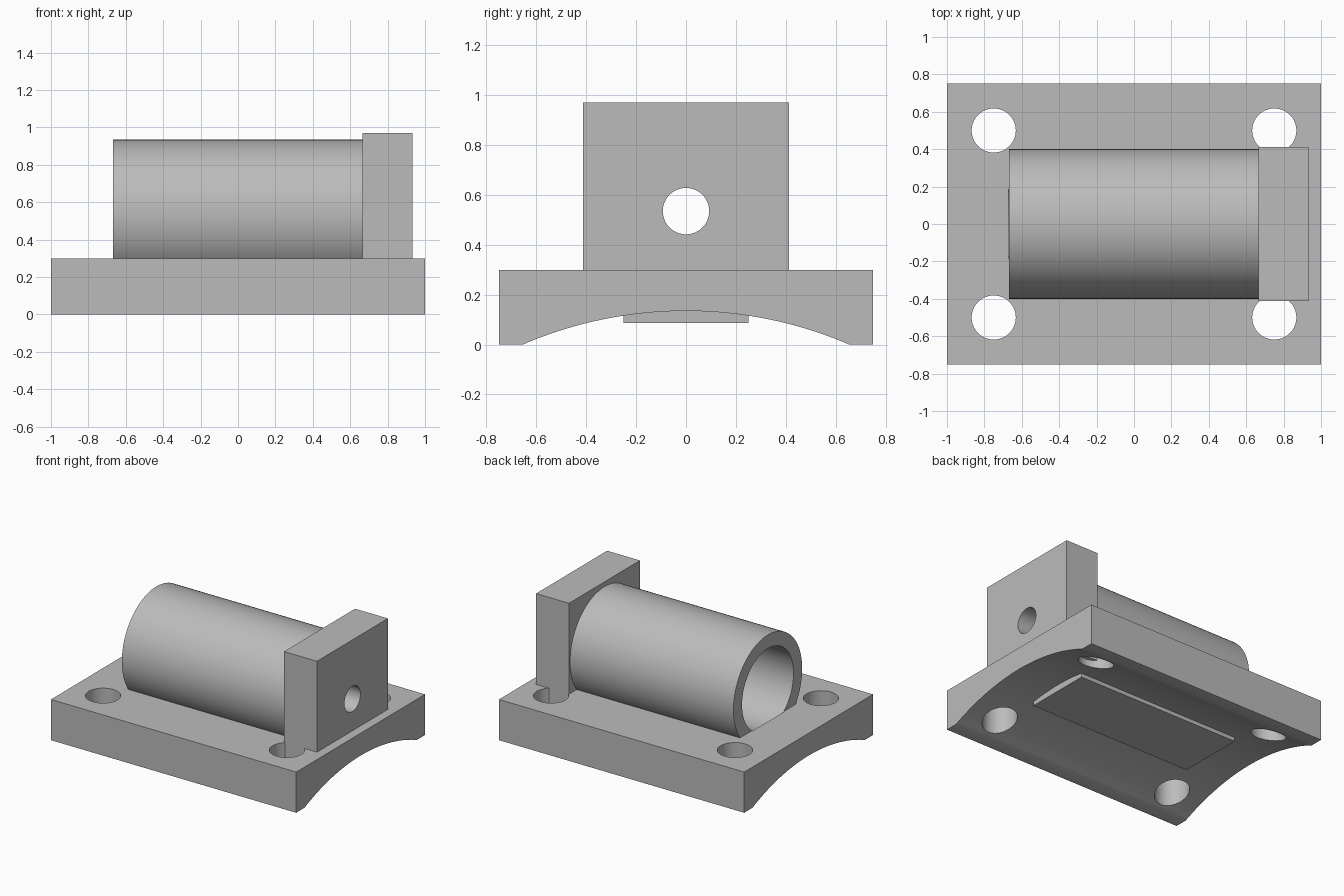
import bpy
import math
from mathutils import Matrix

cube = bpy.data.objects.get("Cube")
if cube:
    bpy.data.objects.remove(cube, do_unlink=True)

AXIS_Z = 0.535      # height of the barrel axis
BARREL_END = 0.667

grey = bpy.data.materials.new("plain grey")
grey.use_nodes = True
grey.diffuse_color = (0.5, 0.5, 0.5, 1)
grey.node_tree.nodes["Principled BSDF"].inputs["Base Color"].default_value = (0.5, 0.5, 0.5, 1)


def box(name, low, high):
    """Box spanning two opposite corners."""
    bpy.ops.mesh.primitive_cube_add(size=1)
    ob = bpy.context.object
    ob.name = name
    size = [h - l for l, h in zip(low, high)]
    middle = [(h + l) / 2 for l, h in zip(low, high)]
    ob.data.transform(Matrix.Translation(middle) @ Matrix.Diagonal((*size, 1)))
    return ob


def rod(name, radius, start, end, y=0, z=0, x=0, upright=False, sides=96):
    """Cylinder along x, or along z when upright."""
    bpy.ops.mesh.primitive_cylinder_add(vertices=sides, radius=radius, depth=end - start)
    ob = bpy.context.object
    ob.name = name
    mid = (start + end) / 2
    if upright:
        ob.data.transform(Matrix.Translation((x, y, mid)))
    else:
        ob.data.transform(Matrix.Translation((mid, y, z)) @ Matrix.Rotation(math.pi / 2, 4, "Y"))
    return ob


def cut(target, cutters):
    """Subtract the cutters, then remove them."""
    for cutter in cutters:
        mod = target.modifiers.new("cut", "BOOLEAN")
        mod.operation = "DIFFERENCE"
        mod.solver = "EXACT"
        mod.object = cutter
        bpy.context.view_layer.objects.active = target
        bpy.ops.object.modifier_apply(modifier=mod.name)
        bpy.data.objects.remove(cutter, do_unlink=True)


def bore():
    return rod("bore_cutter", 0.3, -BARREL_END - 0.005, BARREL_END, z=AXIS_Z)


# Base plate with an arched underside, four bolt holes and the bore pocket
base = box("base_plate", (-1, -0.75, 0), (1, 0.75, 0.3))
rise, half = 0.135, 0.655
arch_radius = (half ** 2 + rise ** 2) / (2 * rise)
arch = rod("arch_cutter", arch_radius, -1.2, 1.2, z=rise - arch_radius, sides=256)
holes = [rod("hole_cutter", 0.118, -0.2, 0.5, x=sx * 0.75, y=sy * 0.5, upright=True, sides=64)
         for sx in (-1, 1) for sy in (-1, 1)]
cut(base, [arch, *holes, bore()])

# Raised pad under the arch
pad = box("underside_pad", (-BARREL_END, -0.25, 0.087), (BARREL_END, 0.25, 0.2))

# Hollow barrel
barrel = rod("barrel", 0.4, -BARREL_END, BARREL_END, z=AXIS_Z)
tube_cutter = rod("tube_cutter", 0.3, -1, 1, z=AXIS_Z)
cut(barrel, [tube_cutter])

# End plate closing the barrel, with a shaft hole
end_plate = box("end_plate", (0.665, -0.413, 0.14), (0.933, 0.413, 0.97))
cut(end_plate, [rod("shaft_cutter", 0.093, 0.4, 1.2, z=AXIS_Z, sides=64)])

# Shared finish
for part in (base, pad, barrel, end_plate):
    part.data.materials.clear()
    part.data.materials.append(grey)
    bpy.ops.object.select_all(action="DESELECT")
    part.select_set(True)
    bpy.context.view_layer.objects.active = part
    bpy.ops.object.shade_smooth_by_angle(angle=math.radians(30))
